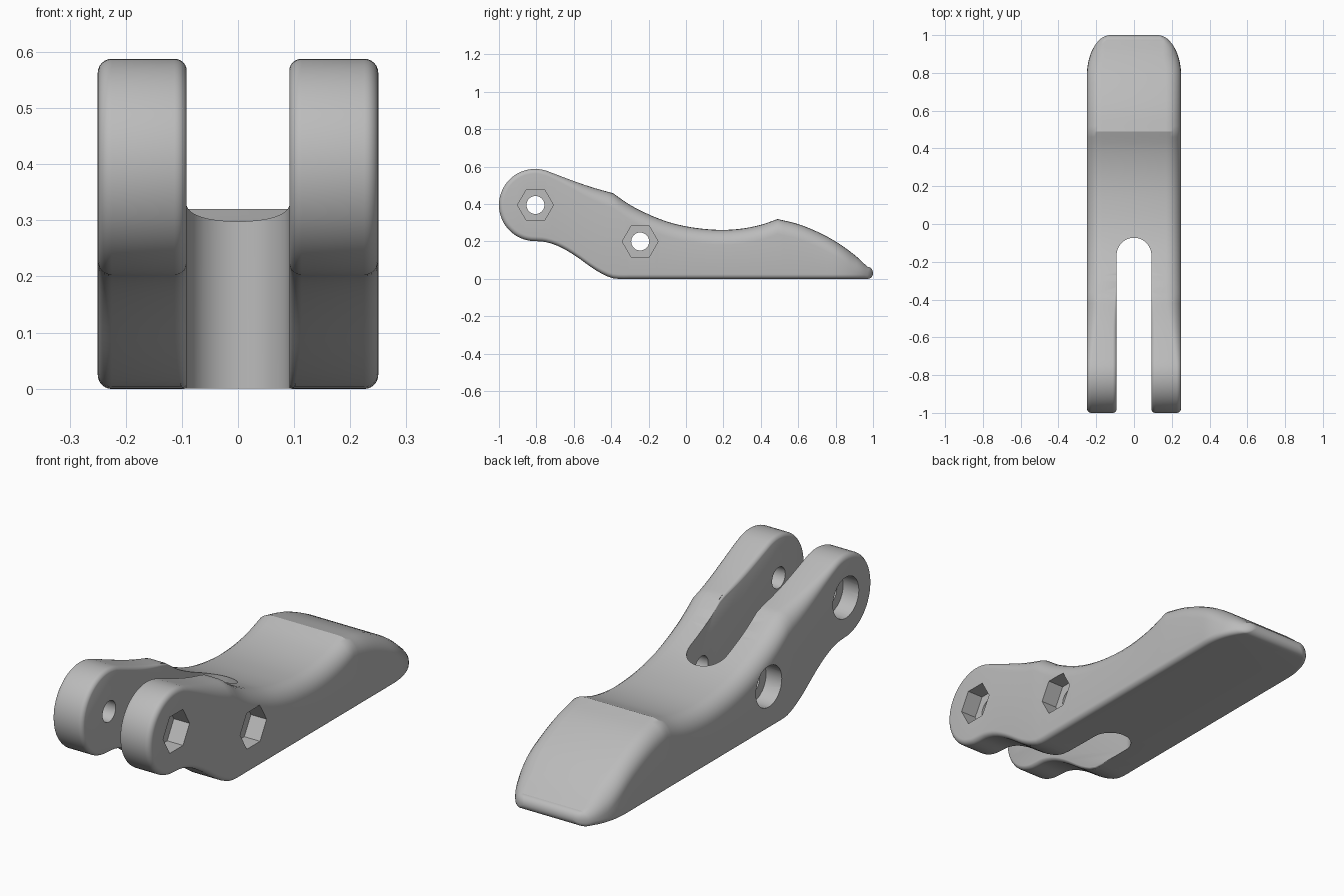
import bpy, bmesh, math

if "Cube" in bpy.data.objects:
    bpy.data.objects.remove(bpy.data.objects["Cube"])

NOSE_Y, NOSE_Z, NOSE_R = -0.807, 0.395, 0.193
HALF_W, SLOT = 0.25, 0.092
PIVOTS = [(-0.805, 0.395), (-0.245, 0.2)]

grey = bpy.data.materials.new("light grey")
grey.diffuse_color = (0.5, 0.5, 0.5, 1)
grey.use_nodes = True
grey.node_tree.nodes["Principled BSDF"].inputs["Base Color"].default_value = grey.diffuse_color

# Side profile, split at its creases
TOP = [[(-0.748, 0.579), (-0.6, 0.523), (-0.5, 0.489), (-0.39, 0.458)],
       [(-0.39, 0.458), (-0.3, 0.396), (-0.2, 0.345), (-0.1, 0.306), (0, 0.281), (0.1, 0.267),
        (0.2, 0.262), (0.3, 0.269), (0.4, 0.289), (0.49, 0.32)],
       [(0.49, 0.32), (0.6, 0.293), (0.7, 0.253), (0.8, 0.2), (0.9, 0.129), (0.97, 0.065)]]
BOTTOM = [[(-0.807, 0.202), (-0.75, 0.197), (-0.68, 0.174), (-0.6, 0.129), (-0.5, 0.058),
           (-0.45, 0.028), (-0.4, 0.006), (-0.36, 0), (-0.3, 0)]]


def curve(pts, y):
    """Smooth cubic through the points."""
    n = len(pts)
    slope = []
    for i in range(n):
        a, b = pts[max(i - 1, 0)], pts[min(i + 1, n - 1)]
        slope.append((b[1] - a[1]) / (b[0] - a[0]))
    for i in range(n - 1):
        (y0, z0), (y1, z1) = pts[i], pts[i + 1]
        if y <= y1 + 1e-9:
            h = y1 - y0
            t = (y - y0) / h
            return ((2*t**3 - 3*t*t + 1) * z0 + (t**3 - 2*t*t + t) * h * slope[i]
                    + (3*t*t - 2*t**3) * z1 + (t**3 - t*t) * h * slope[i + 1])
    return pts[-1][1]


def nose(y):
    return math.sqrt(max(0, NOSE_R**2 - (y - NOSE_Y)**2))


def tip(y):
    return math.sqrt(max(0, 1 - ((y - 0.97) / 0.03)**2))


def top(y):
    if y < -0.748:
        return NOSE_Z + nose(y)
    if y > 0.97:
        return 0.03 + 0.035 * tip(y)
    return curve(next(s for s in TOP if y <= s[-1][0] + 1e-9), y)


def bottom(y):
    if y < NOSE_Y:
        return NOSE_Z - nose(y)
    if y > 0.97:
        return 0.03 - 0.03 * tip(y)
    return curve(BOTTOM[0], y)


def inset(y, upper, d):
    """Outline point moved inward by d: radially on the nose, vertically elsewhere."""
    z = top(y) if upper else bottom(y)
    if y <= NOSE_Y:
        k = 1 - d / NOSE_R
        return NOSE_Y + (y - NOSE_Y) * k, NOSE_Z + (z - NOSE_Z) * k
    return y, z - d if upper else z + d


def blend(y, y0, y1, a, b):
    t = min(1, max(0, (y - y0) / (y1 - y0)))
    return a + (b - a) * t * t * (3 - 2 * t)


def finish(name, bm):
    bmesh.ops.remove_doubles(bm, verts=bm.verts, dist=1e-5)
    bmesh.ops.recalc_face_normals(bm, faces=bm.faces)
    me = bpy.data.meshes.new(name)
    bm.to_mesh(me)
    bm.free()
    me.materials.append(grey)
    ob = bpy.data.objects.new(name, me)
    bpy.context.collection.objects.link(ob)
    return ob


def loft(name, ys, corner, cap=False):
    """Skin mirrored cross-sections; corner(y, upper) lists (x, inset) pairs."""
    bm = bmesh.new()
    rings = []
    for y in ys:
        half = [(x, *inset(y, True, d)) for x, d in corner(y, True)]
        half += [(x, *inset(y, False, d)) for x, d in reversed(corner(y, False))]
        ring = half + [(-x, a, b) for x, a, b in reversed(half)]
        rings.append([bm.verts.new(p) for p in ring])
    n = len(rings[0])
    for a, b in zip(rings, rings[1:]):
        for i in range(n):
            j = (i + 1) % n
            bm.faces.new((a[i], a[j], b[j], b[i]))
    if cap:
        bm.faces.new(rings[-1])
    return finish(name, bm)


def prism(name, pts, a, b, axis):
    """Extrude a 2D outline from a to b along x or z."""
    bm = bmesh.new()
    put = (lambda p, h: (h, *p)) if axis == "x" else (lambda p, h: (*p, h))
    lo = [bm.verts.new(put(p, a)) for p in pts]
    hi = [bm.verts.new(put(p, b)) for p in pts]
    bm.faces.new(lo)
    bm.faces.new(hi)
    for i in range(len(pts)):
        j = (i + 1) % len(pts)
        bm.faces.new((lo[i], lo[j], hi[j], hi[i]))
    return finish(name, bm)


def circle(y, z, r, n):
    return [(y + r * math.cos(2 * math.pi * i / n), z + r * math.sin(2 * math.pi * i / n)) for i in range(n)]


def cut(ob, cutter):
    m = ob.modifiers.new("cut", "BOOLEAN")
    m.operation, m.solver, m.object = "DIFFERENCE", "EXACT", cutter
    bpy.context.view_layer.objects.active = ob
    bpy.ops.object.modifier_apply(modifier=m.name)
    bpy.data.objects.remove(cutter)


ANGLES = [math.pi / 2 * i / 6 for i in range(7)]


def body_corner(y, upper):
    w = HALF_W
    if y > 0.78:
        w = 0.125 + 0.125 * math.sqrt(max(0, 1 - ((y - 0.78) / 0.22)**2))
    r = blend(y, -0.78, -0.35, 0.025, 0.08) if upper else 0.025
    if y > 0:
        r = min(r, max(0.001, (0.6 if upper else 0.3) * (top(y) - bottom(y))))
    return [(w - r + r * math.sin(t), r - r * math.cos(t)) for t in ANGLES]


def flare_corner(y, upper):
    r = blend(y, -0.6, -0.25, 0.022, 0.003)
    w = SLOT - 0.0008
    return [(w + r, -0.03)] + [(w + r - r * math.sin(t), r - r * math.cos(t)) for t in ANGLES]


# Lever body: round nose, waisted middle, tapered rounded tail
nose_ys = [NOSE_Y - NOSE_R * math.cos(math.pi / 2 * i / 14) for i in range(15)]
front_ys = nose_ys + [-0.79, -0.77, -0.748] + [-0.72 + 0.03 * i for i in range(11)]
mid_ys = [-0.39 + 0.88 * i / 30 for i in range(31)] + [0.49 + 0.29 * i / 10 for i in range(1, 11)]
tail_ys = [0.78 + 0.19 * i / 10 for i in range(1, 11)]
tail_ys += [0.97 + 0.03 * math.sin(math.pi / 2 * i / 8) for i in range(1, 9)]
lever = loft("lever_body", front_ys + mid_ys + tail_ys, body_corner)

# Fork slot with a rounded end
end = [(SLOT * math.cos(math.pi * i / 24), -0.165 + SLOT * math.sin(math.pi * i / 24)) for i in range(25)]
cut(lever, prism("slot_cutter", end + [(-SLOT, -1.3), (SLOT, -1.3)], -0.2, 0.9, "z"))

# Rounded inner edges of the fork arms
cut(lever, loft("arm_edge_cutter", front_ys + [-0.38, -0.34, -0.3, -0.25], flare_corner, True))

# Bolt holes with a hex nut pocket on one side and a round head recess on the other
for y, z in PIVOTS:
    cut(lever, prism("bolt_hole_cutter", circle(y, z, 0.048, 32), -0.4, 0.4, "x"))
    cut(lever, prism("nut_pocket_cutter", circle(y, z, 0.096, 6), 0.17, 0.4, "x"))
    cut(lever, prism("head_recess_cutter", circle(y, z, 0.094, 32), -0.4, -0.17, "x"))

bpy.ops.object.select_all(action="DESELECT")
lever.select_set(True)
bpy.context.view_layer.objects.active = lever
bpy.ops.object.shade_smooth_by_angle(angle=math.radians(30))
